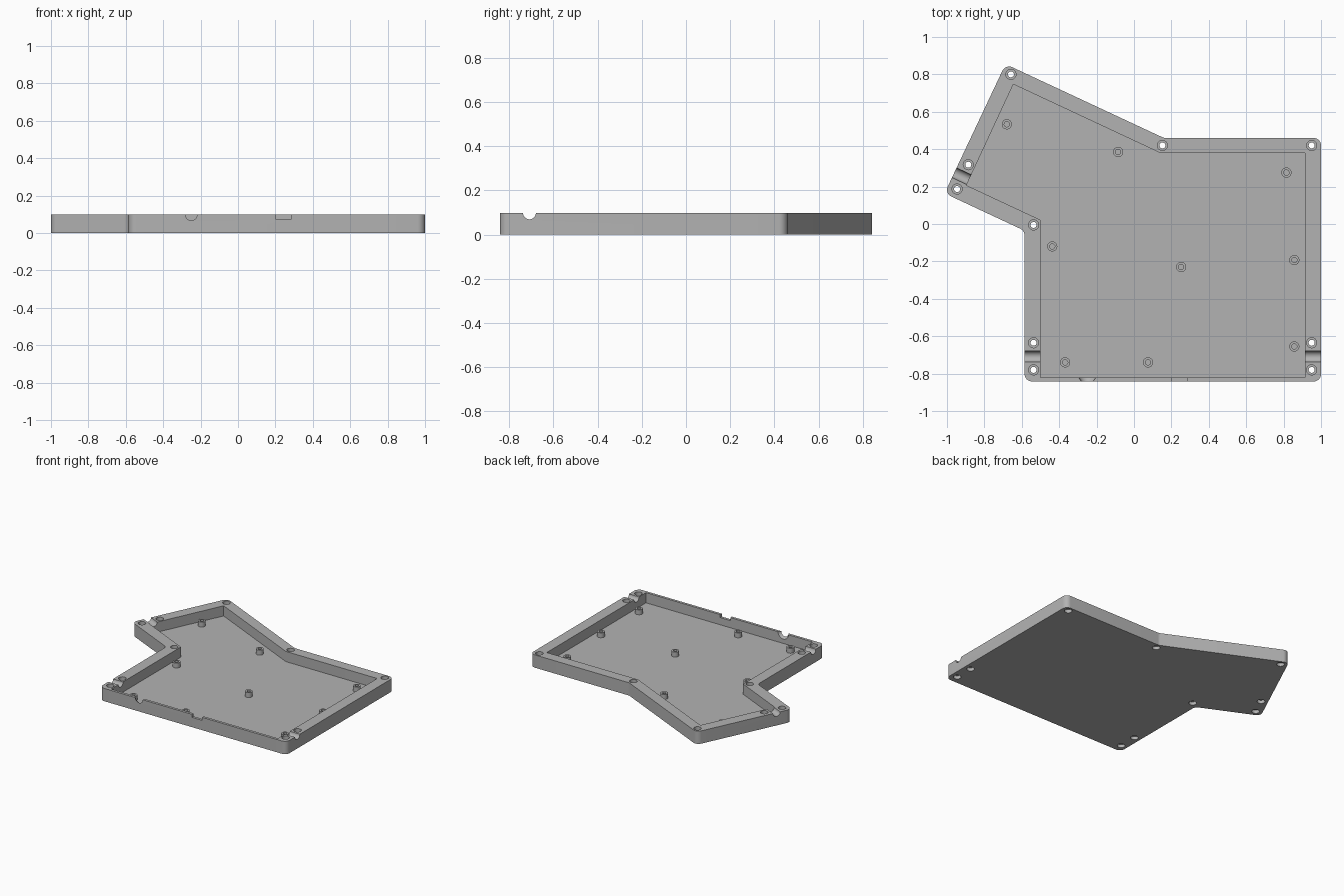
import bpy, bmesh, math
from mathutils import Vector, Matrix

if "Cube" in bpy.data.objects:
    bpy.data.objects.remove(bpy.data.objects["Cube"])

HEIGHT, FLOOR, TILT = 0.098, 0.02, math.radians(25)

grey = bpy.data.materials.new("case grey")
grey.use_nodes = True
colour = (0.45, 0.45, 0.45, 1)
grey.diffuse_color = colour
grey.node_tree.nodes["Principled BSDF"].inputs["Base Color"].default_value = colour


def make(name, bm):
    bmesh.ops.recalc_face_normals(bm, faces=bm.faces)
    mesh = bpy.data.meshes.new(name)
    bm.to_mesh(mesh)
    bm.free()
    mesh.materials.append(grey)
    obj = bpy.data.objects.new(name, mesh)
    bpy.context.collection.objects.link(obj)
    return obj


def fillet(corners, radius, steps=8):
    """Round every corner of a counter-clockwise outline."""
    points = []
    for i, corner in enumerate(corners):
        p = Vector(corner)
        a = (Vector(corners[i - 1]) - p).normalized()
        b = (Vector(corners[(i + 1) % len(corners)]) - p).normalized()
        half = a.angle(b) / 2
        centre = p + (a + b).normalized() * radius / math.sin(half)
        start = p + a * radius / math.tan(half) - centre
        end = p + b * radius / math.tan(half) - centre
        sweep = math.atan2(start.x * end.y - start.y * end.x, start.dot(end))
        for k in range(steps + 1):
            points.append(centre + Matrix.Rotation(sweep * k / steps, 2) @ start)
    return points


def prism(name, points, z0, z1):
    bm = bmesh.new()
    face = bm.faces.new([bm.verts.new((p[0], p[1], z0)) for p in points])
    top = bmesh.ops.extrude_face_region(bm, geom=[face])["geom"]
    verts = [v for v in top if isinstance(v, bmesh.types.BMVert)]
    bmesh.ops.translate(bm, verts=verts, vec=(0, 0, z1 - z0))
    return make(name, bm)


def cylinder(name, centre, radius, length, direction=(0, 0, 1), end_radius=None, sides=32):
    bm = bmesh.new()
    turn = Vector((0, 0, 1)).rotation_difference(Vector(direction)).to_matrix().to_4x4()
    bmesh.ops.create_cone(bm, cap_ends=True, segments=sides, radius1=radius,
                          radius2=radius if end_radius is None else end_radius,
                          depth=length, matrix=Matrix.Translation(centre) @ turn)
    return make(name, bm)


def cut(target, cutter):
    cutter.hide_render = True
    mod = target.modifiers.new("cut", "BOOLEAN")
    mod.operation, mod.solver, mod.object = "DIFFERENCE", "EXACT", cutter
    bpy.context.view_layer.objects.active = target
    bpy.ops.object.modifier_apply(modifier=mod.name)
    bpy.data.objects.remove(cutter)


def smooth(obj):
    bpy.ops.object.select_all(action="DESELECT")
    obj.select_set(True)
    bpy.context.view_layer.objects.active = obj
    bpy.ops.object.shade_smooth_by_angle(angle=math.radians(30))


# Tray body with its thumb wing, hollowed out
outer = [(-0.585, -0.842), (1, -0.842), (1, 0.46), (0.16, 0.46),
         (-0.687, 0.855), (-1.013, 0.164), (-0.585, -0.036)]
inner = [(-0.5, -0.822), (0.915, -0.822), (0.915, 0.38), (0.14, 0.38),
         (-0.645, 0.747), (-0.896, 0.207), (-0.5, 0.022)]
case = prism("case_tray", fillet(outer, 0.04), 0, HEIGHT)
cut(case, prism("cavity_cutter", inner, FLOOR, 0.2))

# Screw holes through the rim, widened at both ends
screws = [(-0.658, 0.8), (0.152, 0.42), (0.95, 0.42), (0.95, -0.635), (0.95, -0.78),
          (-0.537, -0.635), (-0.537, -0.78), (-0.537, -0.005),
          (-0.946, 0.187), (-0.886, 0.317)]
for x, y in screws:
    cut(case, cylinder("screw_cutter", (x, y, 0.05), 0.016, 0.3))
    for z in (0, HEIGHT):
        cut(case, cylinder("counterbore_cutter", (x, y, z), 0.027, 0.05))

# Round cable channels across the side walls
wing_out = (-math.cos(TILT), math.sin(TILT), 0)
for x, y, direction in [(0.957, -0.708, (1, 0, 0)), (-0.543, -0.708, (1, 0, 0)),
                        (-0.92, 0.255, wing_out)]:
    cut(case, cylinder("channel_cutter", (x, y, HEIGHT), 0.029, 0.16, direction))

# Front wall openings: flared round one and square one
cut(case, cylinder("round_port_cutter", (-0.25, -0.832, HEIGHT), 0.028, 0.03,
                   (0, 1, 0), 0.048))
port = [(0.2, -0.9), (0.285, -0.9), (0.285, -0.8), (0.2, -0.8)]
cut(case, prism("square_port_cutter", port, 0.075, 0.2))
smooth(case)

# Hollow board standoffs on the floor
standoffs = [(-0.68, 0.533), (-0.085, 0.385), (0.815, 0.275), (-0.437, -0.12),
             (0.252, -0.23), (0.857, -0.193), (0.857, -0.655), (-0.368, -0.74),
             (0.075, -0.74)]
for i, (x, y) in enumerate(standoffs):
    post = cylinder(f"standoff_{i + 1}", (x, y, 0.035), 0.027, 0.045)
    cut(post, cylinder("standoff_hole_cutter", (x, y, 0.045), 0.014, 0.05))
    smooth(post)
